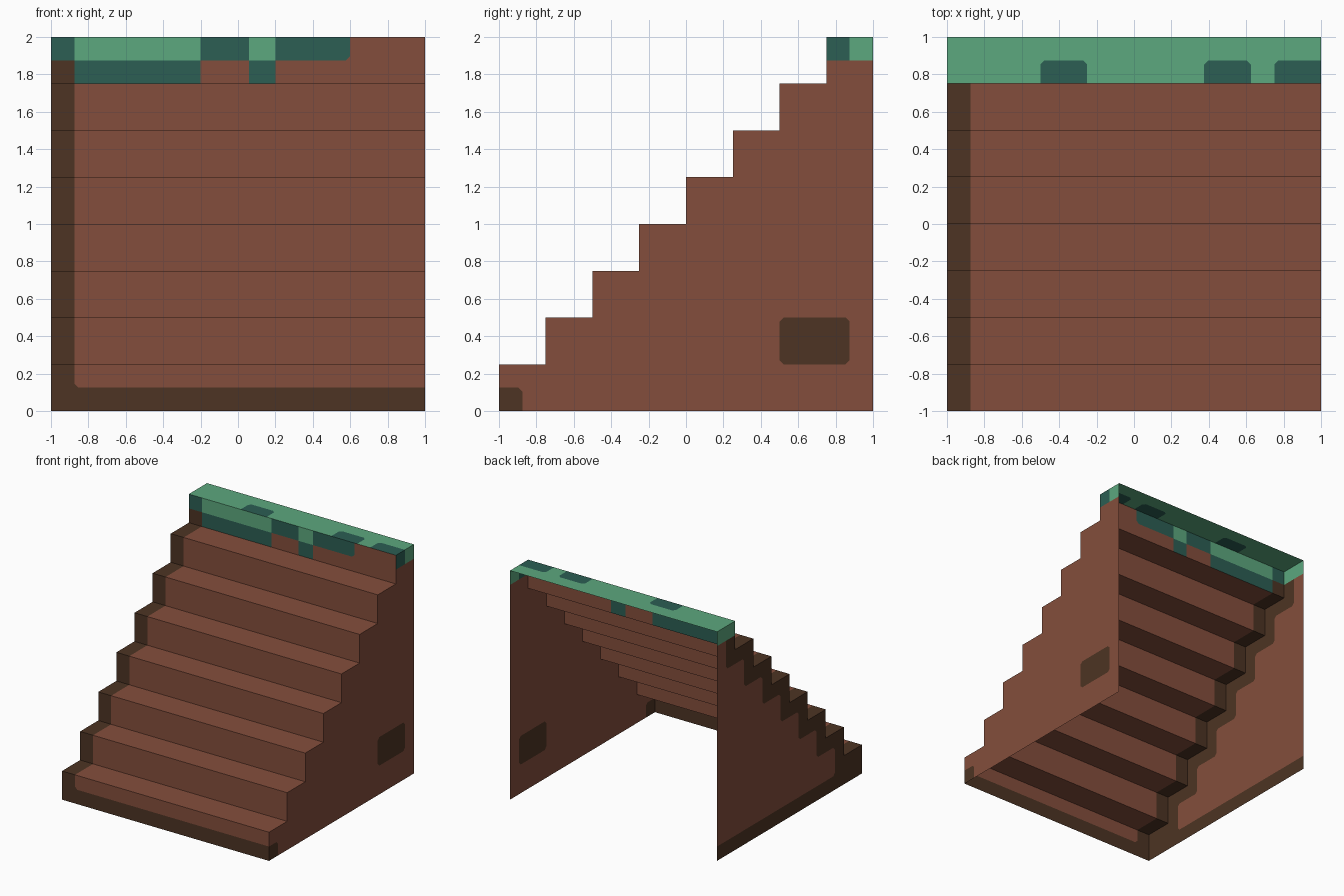
import bpy
import bmesh
from mathutils import Vector

cube = bpy.data.objects.get("Cube")
if cube:
    bpy.data.objects.remove(cube, do_unlink=True)

STEPS = 8
RISE = 2 / STEPS
BORDER = RISE / 2
BRICK, EARTH, LEAF, MOSS = range(4)


def make_material(name, rgb):
    mat = bpy.data.materials.new(name)
    mat.use_nodes = True
    mat.diffuse_color = (*rgb, 1)
    mat.node_tree.nodes["Principled BSDF"].inputs["Base Color"].default_value = (*rgb, 1)
    return mat


MATERIALS = [
    make_material("brick brown", (0.231, 0.076, 0.045)),
    make_material("dark earth", (0.074, 0.034, 0.017)),
    make_material("leaf green", (0.107, 0.392, 0.209)),
    make_material("dark moss", (0.025, 0.112, 0.087)),
]


def stair_height(y):
    return RISE * (min(int((y + 1) / RISE), STEPS - 1) + 1)


def build(name, quads, colour, outward):
    """Join quads into a sheet, colour faces by rule, clip the painted corners."""
    bm = bmesh.new()
    for quad in quads:
        bm.faces.new([bm.verts.new(p) for p in quad])
    bmesh.ops.remove_doubles(bm, verts=bm.verts, dist=0.0001)
    bm.normal_update()
    for face in bm.faces:
        if face.normal.dot(outward) < 0:
            face.normal_flip()
        face.material_index = colour(face.calc_center_median(), face.normal)

    # A lone coloured cell corner is chamfered into its surroundings
    corners = {}
    for vert in bm.verts:
        faces = vert.link_faces
        if len(faces) != 4 or any(f.normal.dot(faces[0].normal) < 0.9 for f in faces):
            continue
        tones = [f.material_index for f in faces]
        for tone in set(tones):
            if tones.count(tone) == 3:
                corners.setdefault(tone, []).append(vert)
    for tone, verts in corners.items():
        bmesh.ops.bevel(bm, geom=verts, offset=0.022, segments=1, profile=0.5,
                        affect='VERTICES', clamp_overlap=False, material=tone)

    mesh = bpy.data.meshes.new(name)
    bm.to_mesh(mesh)
    bm.free()
    for mat in MATERIALS:
        mesh.materials.append(mat)
    obj = bpy.data.objects.new(name, mesh)
    bpy.context.collection.objects.link(obj)


def stair_colour(c, n):
    if n.z > 0.5:
        if c.z > 1.9:
            patch = -0.5 < c.x < -0.25 or 0.375 < c.x < 0.625 or c.x > 0.75
            return MOSS if patch and c.y < 0.875 else LEAF
        return EARTH if c.x < -0.875 else BRICK
    if c.z > 1.75:
        high = c.z > 1.875
        if c.x < -0.875:
            return MOSS if high else EARTH
        if c.x < -0.2 or 0.06 < c.x < 0.2:
            return LEAF if high else MOSS
        return MOSS if high and c.x < 0.6 else BRICK
    return EARTH if c.x < -0.875 or c.z < BORDER else BRICK


def right_wall_colour(c, n):
    if c.z > 1.875:
        return LEAF if c.y > 0.875 else MOSS
    foot = c.y < -0.875 and c.z < BORDER
    patch = 0.5 < c.y < 0.875 and 0.25 < c.z < 0.5
    return EARTH if foot or patch else BRICK


def left_wall_colour(c, n):
    if c.z > 1.875:
        return LEAF
    # Dark band follows the stepped edge and the floor
    near_front = c.y - BORDER < -1
    near_step = near_front or c.z + BORDER > stair_height(c.y - BORDER)
    return EARTH if near_step or c.z < BORDER else BRICK


# Stair sheet: half-step profile swept across the width
profile = [(-1, 0)]
for i in range(STEPS):
    y, z = -1 + RISE * i, RISE * i
    profile += [(y, z + BORDER), (y, z + RISE),
                (y + BORDER, z + RISE), (y + RISE, z + RISE)]
cuts = [-1, -0.875, -0.5, -0.25, -0.2, 0.06, 0.2, 0.375, 0.6, 0.625, 0.75, 1]
stairs = [[(a, *p), (b, *p), (b, *q), (a, *q)]
          for p, q in zip(profile, profile[1:]) for a, b in zip(cuts, cuts[1:])]
build("stair_treads_and_risers", stairs, stair_colour, Vector((0, -1, 1)))


# Side walls: half-step cells under the stair line
def wall_cells(x):
    for i in range(2 * STEPS):
        y = -1 + BORDER * i
        for k in range(round(stair_height(y + BORDER / 2) / BORDER)):
            z = BORDER * k
            yield [(x, y, z), (x, y + BORDER, z),
                   (x, y + BORDER, z + BORDER), (x, y, z + BORDER)]


build("left_side_wall", wall_cells(1), right_wall_colour, Vector((1, 0, 0)))
build("right_side_wall", wall_cells(-1), left_wall_colour, Vector((-1, 0, 0)))
